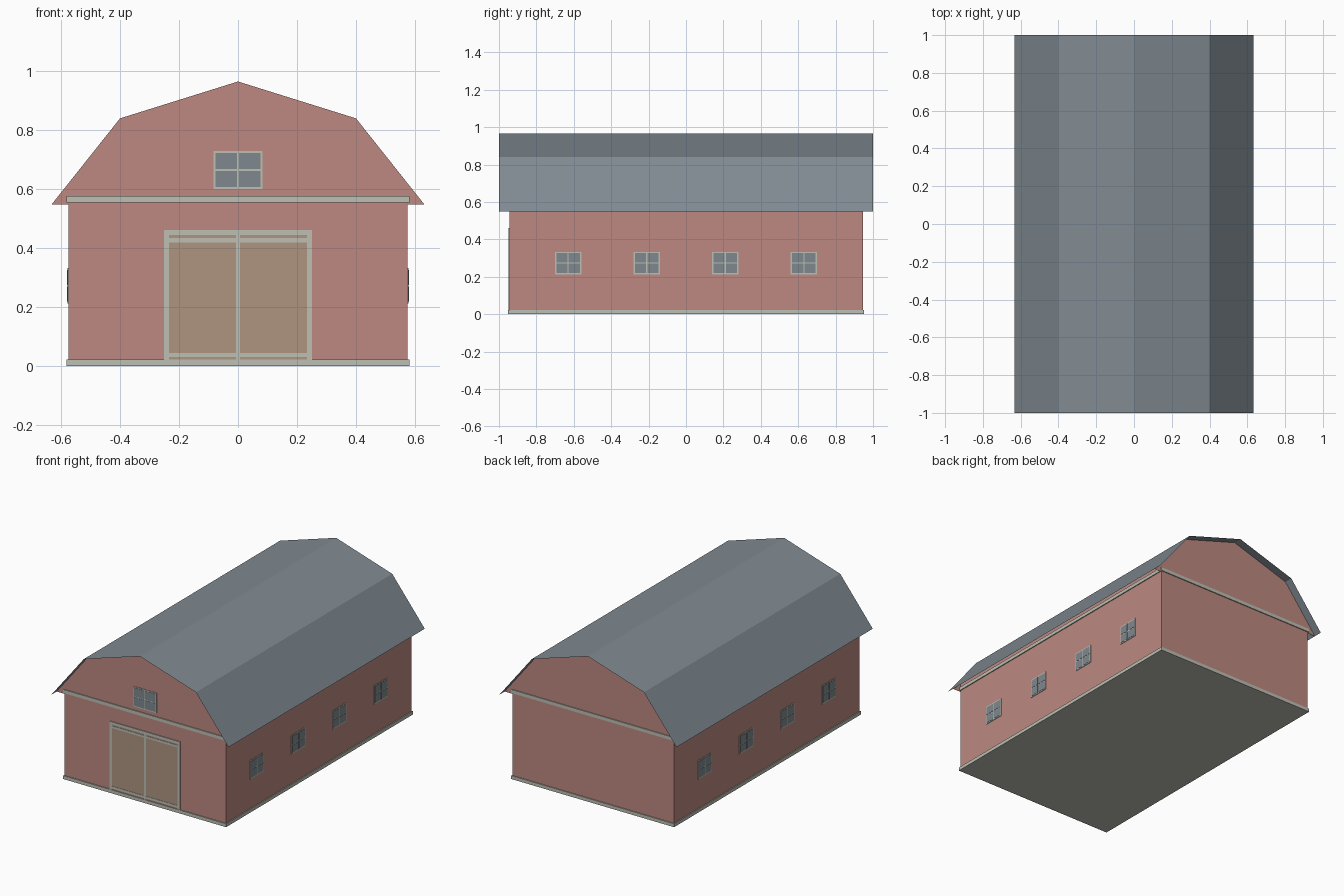
import bpy

if "Cube" in bpy.data.objects:
    bpy.data.objects.remove(bpy.data.objects["Cube"], do_unlink=True)


def material(name, rgb):
    m = bpy.data.materials.new(name)
    m.use_nodes = True
    m.diffuse_color = (*rgb, 1)
    m.node_tree.nodes["Principled BSDF"].inputs["Base Color"].default_value = (*rgb, 1)
    return m


RED = material("barn red", (0.51, 0.25, 0.22))
CREAM = material("trim cream", (0.51, 0.52, 0.45))
TAN = material("door tan", (0.43, 0.30, 0.22))
SLATE = material("roof slate", (0.22, 0.26, 0.29))
GLASS = material("window glass", (0.21, 0.25, 0.28))


def mesh_object(name, verts, faces, mat):
    me = bpy.data.meshes.new(name)
    me.from_pydata(verts, [], faces)
    me.materials.append(mat)
    ob = bpy.data.objects.new(name, me)
    bpy.context.collection.objects.link(ob)
    return ob


def box(name, lo, hi, mat):
    """Axis-aligned box between two corners."""
    verts = [(x, y, z) for x in (lo[0], hi[0]) for y in (lo[1], hi[1]) for z in (lo[2], hi[2])]
    faces = [(0, 1, 3, 2), (4, 6, 7, 5), (0, 4, 5, 1), (2, 3, 7, 6), (0, 2, 6, 4), (1, 5, 7, 3)]
    return mesh_object(name, verts, faces, mat)


def plate(name, side, u0, u1, z0, z1, depth, mat):
    """Thin plate lying on the front wall or on a side wall."""
    if side == "front":
        return box(name, (u0, -WY - depth, z0), (u1, -WY, z1), mat)
    a, b = sorted((side * WX, side * (WX + depth)))
    return box(name, (a, u0, z0), (b, u1, z1), mat)


WX, WY = 0.575, 0.945          # wall half width and half length
EAVE = 0.548
ROOF = [(-0.632, EAVE), (-0.4, 0.84), (0, 0.965), (0.4, 0.84), (0.632, EAVE)]

# Walls: two gable ends that follow the roof, joined by the long sides
end = [(-WX, 0), (WX, 0), (WX, EAVE)] + ROOF[::-1] + [(-WX, EAVE)]
n = len(end)
verts = [(x, y, z) for y in (-WY, WY) for x, z in end]
top = len(verts)
verts += [(x, y, 0.615) for x in (-WX, WX) for y in (-WY, WY)]
faces = [tuple(range(n)), tuple(range(2 * n - 1, n - 1, -1)),
         (0, top, top + 1, n), (1, n + 1, top + 3, top + 2)]
mesh_object("walls", verts, faces, RED)

# Gambrel roof sheet
k = len(ROOF)
verts = [(x, y, z) for y in (-1, 1) for x, z in ROOF]
mesh_object("roof", verts, [(i, i + 1, k + i + 1, k + i) for i in range(k - 1)], SLATE)

# Foundation and the belt trim under the eaves
TX, TY = WX + 0.006, WY + 0.006
box("foundation", (-TX, -TY, 0), (TX, TY, 0.022), CREAM)
for s, label in ((-1, "front"), (1, "back")):
    y0, y1 = sorted((s * WY, s * TY))
    box(label + "_belt_trim", (-TX, y0, 0.555), (TX, y1, 0.577), CREAM)
for s, label in ((-1, "right"), (1, "left")):
    x0, x1 = sorted((s * WX, s * TX))
    box(label + "_belt_trim", (x0, -WY, 0.555), (x1, WY, 0.577), CREAM)


def window(name, side, c, half, z0, z1):
    """Frame backing with four panes of glass set on it."""
    plate(name + "_frame", side, c - half, c + half, z0, z1, 0.003, CREAM)
    rim, bar, zm = 0.007, 0.003, (z0 + z1) / 2
    for u0, u1 in ((c - half + rim, c - bar), (c + bar, c + half - rim)):
        for a, b in ((z0 + rim, zm - bar), (zm + bar, z1 - rim)):
            plate(name + "_pane", side, u0, u1, a, b, 0.0045, GLASS)


window("gable_window", "front", 0, 0.083, 0.6, 0.73)
for s, label in ((-1, "right"), (1, "left")):
    for i in range(4):
        window(f"{label}_window_{i + 1}", s, -0.63 + 0.42 * i, 0.07, 0.212, 0.333)

# Double barn door: panel, frame, centre stile and rails
plate("door_panel", "front", -0.24, 0.24, 0, 0.45, 0.002, TAN)
for s, label in ((-1, "right"), (1, "left")):
    u0, u1 = sorted((s * 0.234, s * 0.25))
    plate(label + "_door_jamb", "front", u0, u1, 0, 0.445, 0.005, CREAM)
plate("door_header", "front", -0.25, 0.25, 0.444, 0.461, 0.005, CREAM)
plate("door_centre_stile", "front", -0.007, 0.007, 0, 0.444, 0.004, CREAM)
plate("door_top_rail", "front", -0.234, 0.234, 0.42, 0.434, 0.004, CREAM)
plate("door_bottom_rail", "front", -0.234, 0.234, 0.031, 0.045, 0.004, CREAM)
